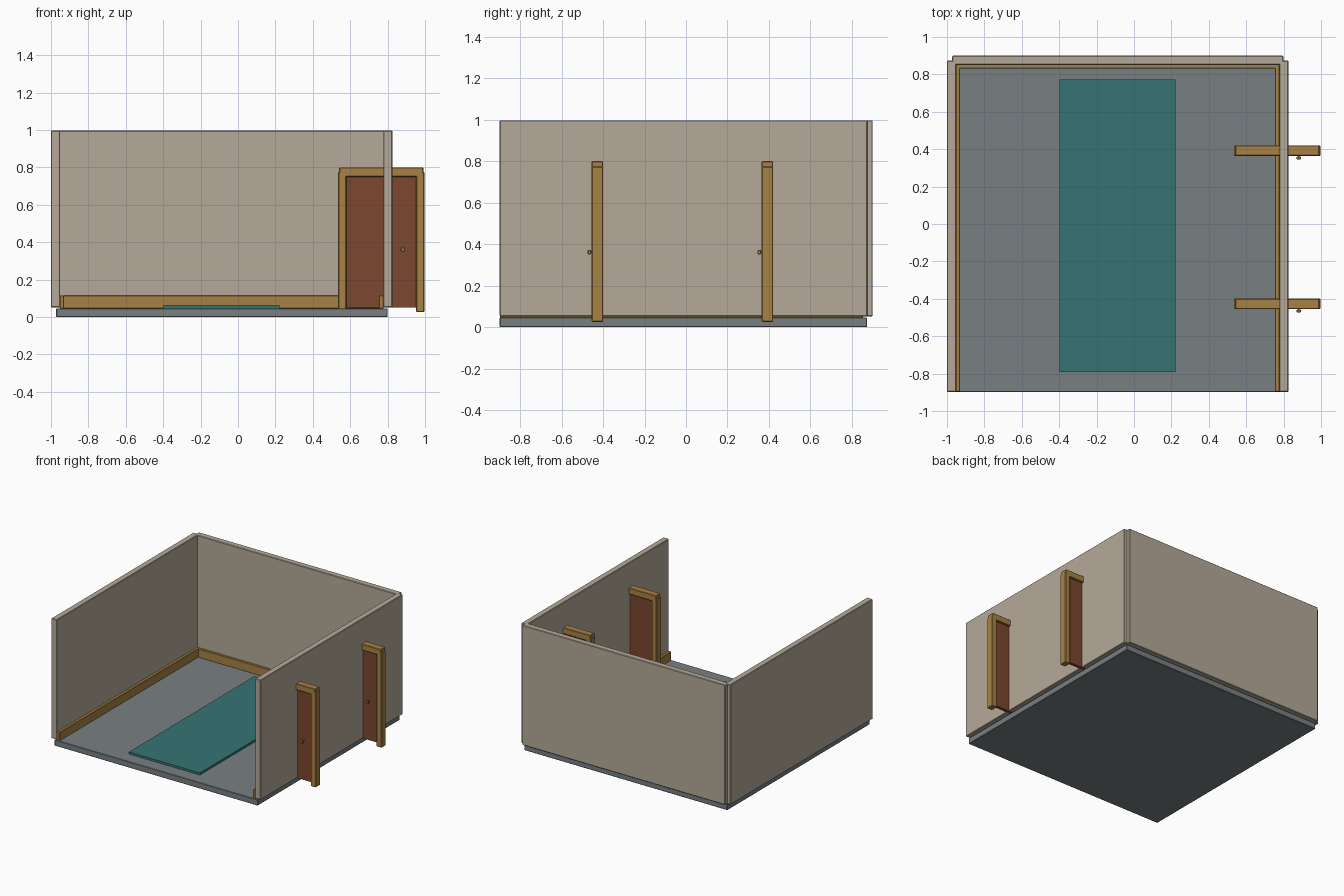
import bpy, bmesh

if "Cube" in bpy.data.objects:
    bpy.data.objects.remove(bpy.data.objects["Cube"])


def material(name, rgb):
    m = bpy.data.materials.new(name)
    m.diffuse_color = (*rgb, 1)
    m.use_nodes = True
    m.node_tree.nodes["Principled BSDF"].inputs["Base Color"].default_value = m.diffuse_color
    return m


PLASTER = material("beige_plaster", (0.46, 0.40, 0.32))
TRIM = material("golden_wood", (0.39, 0.22, 0.06))
DOOR = material("red_brown_wood", (0.20, 0.063, 0.028))
RUG = material("teal_fabric", (0.038, 0.175, 0.175))
STONE = material("grey_stone", (0.19, 0.215, 0.225))


def box(name, x, y, z, mat, bevel=0.0):
    """Box spanning the given (min, max) ranges, with optional chamfered edges."""
    bm = bmesh.new()
    bmesh.ops.create_cube(bm, size=1)
    for v in bm.verts:
        v.co = [lo + (c + 0.5) * (hi - lo) for c, (lo, hi) in zip(v.co, (x, y, z))]
    mesh = bpy.data.meshes.new(name)
    bm.to_mesh(mesh)
    bm.free()
    mesh.materials.append(mat)
    ob = bpy.data.objects.new(name, mesh)
    bpy.context.collection.objects.link(ob)
    if bevel:
        mod = ob.modifiers.new("chamfer", "BEVEL")
        mod.width = bevel
        mod.segments = 1
    return ob


# Floor slab and rug
box("floor", (-0.972, 0.80), (-0.898, 0.872), (0, 0.047), STONE, 0.003)
box("rug", (-0.397, 0.222), (-0.792, 0.772), (0.045, 0.064), RUG)

# Three walls, the front is open
WALL_Z = (0.052, 0.997)
box("left_wall", (-1.0, -0.951), (-0.898, 0.874), WALL_Z, PLASTER, 0.004)
box("right_wall", (0.777, 0.826), (-0.898, 0.874), WALL_Z, PLASTER, 0.004)
box("back_wall", (-0.972, 0.798), (0.851, 0.90), WALL_Z, PLASTER, 0.004)

# Skirting boards along the inside of the walls
SKIRT_Z = (0.045, 0.115)
box("left_skirting", (-0.953, -0.929), (-0.896, 0.852), SKIRT_Z, TRIM, 0.003)
box("right_skirting", (0.754, 0.778), (-0.896, 0.852), SKIRT_Z, TRIM, 0.003)
box("back_skirting", (-0.952, 0.777), (0.832, 0.853), SKIRT_Z, TRIM, 0.003)

# Two framed doors set across the right wall
for tag, y in (("front", -0.427), ("rear", 0.392)):
    depth = (y - 0.028, y + 0.028)
    for side, x in (("inner", 0.535), ("outer", 0.952)):
        box(f"{tag}_door_{side}_post", (x, x + 0.045), depth, (0.026, 0.775), TRIM, 0.004)
    box(f"{tag}_door_lintel", (0.541, 0.991), depth, (0.75, 0.80), TRIM, 0.004)
    box(f"{tag}_door_panel", (0.575, 0.956), (y - 0.012, y + 0.012), (0.05, 0.755), DOOR)
    # Handle: thin stem and square knob
    box(f"{tag}_door_handle_stem", (0.876, 0.886), (y - 0.034, y - 0.010), (0.357, 0.367), TRIM)
    box(f"{tag}_door_knob", (0.870, 0.892), (y - 0.047, y - 0.030), (0.351, 0.373), TRIM, 0.003)
